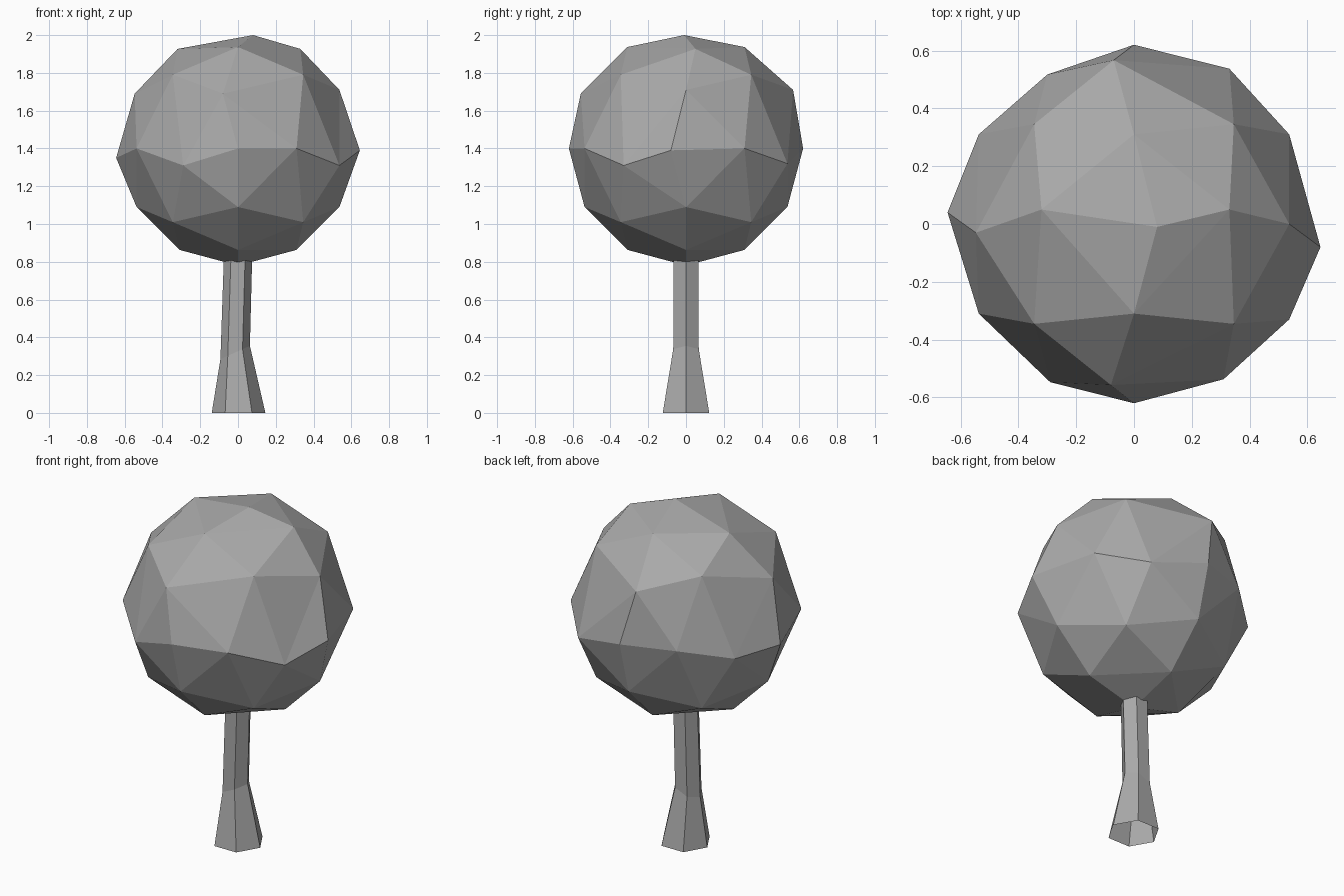
import bpy
import bmesh
from itertools import product
from math import cos, sin, pi
from mathutils import Vector

cube = bpy.data.objects.get("Cube")
if cube:
    bpy.data.objects.remove(cube)


def make_material(name, colour):
    mat = bpy.data.materials.new(name)
    mat.use_nodes = True
    mat.diffuse_color = colour
    mat.node_tree.nodes["Principled BSDF"].inputs["Base Color"].default_value = colour
    return mat


def finish(bm, name, mat):
    bmesh.ops.recalc_face_normals(bm, faces=bm.faces)
    mesh = bpy.data.meshes.new(name)
    bm.to_mesh(mesh)
    bm.free()
    mesh.materials.append(mat)
    obj = bpy.data.objects.new(name, mesh)
    bpy.context.collection.objects.link(obj)
    return obj


grey = make_material("plain grey", (0.4, 0.4, 0.4, 1))

# Crown: an octahedron with each edge split in three, rounded to a ball
RADIUS = 0.62
CENTRE = Vector((0, 0, 1.4))

# Irregular points, moved by hundredths of a unit
NUDGES = {
    (0, 0, 3): (8, -1, -2),
    (-1, 0, 2): (-1, 5, -1),
    (1, 0, 2): (2, 5, -1),
    (0, -2, 1): (-8, -2, -2),
    (0, 2, 1): (-7, 3, 0),
    (-2, 0, 1): (-1, -3, -2),
    (-3, 0, 0): (-2.5, 4, -5),
    (3, 0, 0): (2.5, -8, -1),
    (-1, -2, 0): (2, -1, -9),
    (2, -1, 0): (0, -2, -9),
    (1, 2, 0): (2, 0, -8),
    (-1, 2, 0): (1, -2, 0),
    (-2, 1, 0): (0, 0, -6),
}


def crown_point(key):
    if all(key):
        p = Vector(key) * 0.557
        p.z *= 1.13
    else:
        p = Vector([sin(k * pi / 6) for k in key])
    return CENTRE + p * RADIUS + Vector(NUDGES.get(key, (0, 0, 0))) / 100


bm = bmesh.new()
points = {}


def crown_vert(key):
    if key not in points:
        points[key] = bm.verts.new(crown_point(key))
    return points[key]


for signs in product((-1, 1), repeat=3):
    for a, b, c in product(range(3), repeat=3):
        if a + b + c == 2:
            tri = ((a + 1, b, c), (a, b + 1, c), (a, b, c + 1))
        elif a + b + c == 1:
            tri = ((a + 1, b + 1, c), (a, b + 1, c + 1), (a + 1, b, c + 1))
        else:
            continue
        bm.faces.new([crown_vert(tuple(s * k for s, k in zip(signs, key))) for key in tri])
finish(bm, "crown", grey)

# Trunk: open six-sided tube with a flared foot and a tilted bend
# Each ring: centre x, radius, height, tilt along x
RINGS = [(0.003, 0.142, 0, 0), (-0.015, 0.078, 0.32, 0.45), (0, 0.075, 0.82, 0)]
SIDES = 6
bm = bmesh.new()
rings = []
for cx, r, z, tilt in RINGS:
    ring = []
    for i in range(SIDES):
        x, y = r * cos(i * pi / 3), r * sin(i * pi / 3)
        ring.append(bm.verts.new((cx + x, y, z + tilt * x)))
    rings.append(ring)
for low, high in zip(rings, rings[1:]):
    for i in range(SIDES):
        j = (i + 1) % SIDES
        bm.faces.new((low[i], low[j], high[j], high[i]))
finish(bm, "trunk", grey)
